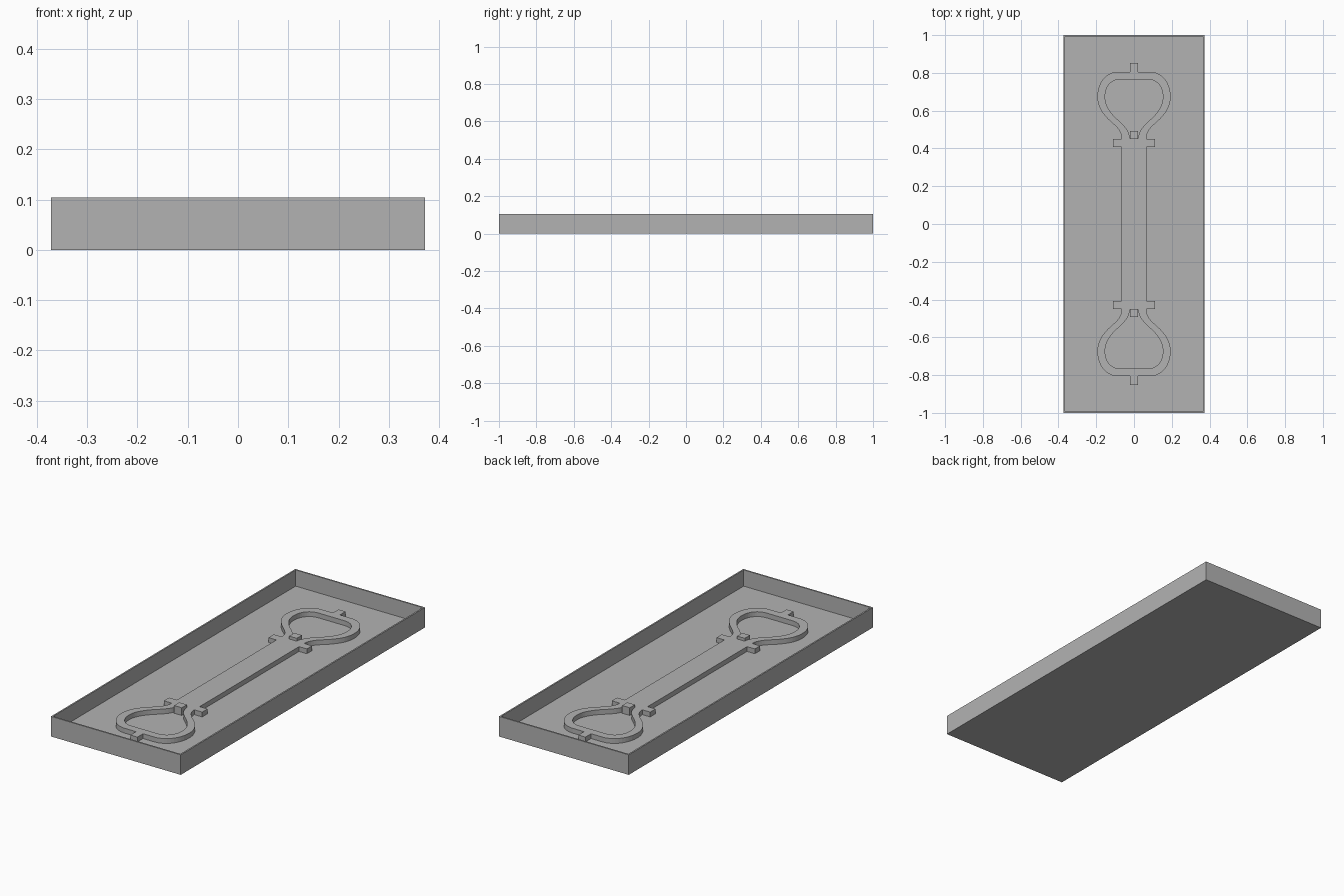
import bpy
import bmesh
from mathutils import Vector
from mathutils.geometry import interpolate_bezier

cube = bpy.data.objects.get("Cube")
if cube:
    bpy.data.objects.remove(cube, do_unlink=True)

FLOOR, RAISED, PEG, RIM = 0.02, 0.045, 0.06, 0.104

grey = bpy.data.materials.new("plain grey")
grey.use_nodes = True
colour = (0.45, 0.45, 0.45, 1)
grey.diffuse_color = colour
grey.node_tree.nodes["Principled BSDF"].inputs["Base Color"].default_value = colour


def add_object(name, mesh):
    mesh.materials.clear()
    mesh.materials.append(grey)
    obj = bpy.data.objects.new(name, mesh)
    bpy.context.collection.objects.link(obj)
    return obj


def box(name, x, y0, y1, z0, z1):
    bm = bmesh.new()
    bmesh.ops.create_cube(bm, size=1)
    for v in bm.verts:
        v.co = (v.co.x * 2 * x, y1 if v.co.y > 0 else y0, z1 if v.co.z > 0 else z0)
    mesh = bpy.data.meshes.new(name)
    bm.to_mesh(mesh)
    bm.free()
    return add_object(name, mesh)


def smooth_path(*segments):
    """Join cubic segments, each given as four 2D points."""
    pts = []
    for seg in segments:
        pts += [p.to_2d() for p in interpolate_bezier(*[Vector((*p, 0)) for p in seg], 12)]
    return pts


def flip(pts, sx, sy):
    return [Vector((p.x * sx, p.y * sy)) for p in pts]


# Tray: a box whose top is inset and pushed down to the floor
tray = box("tray", 0.372, -1, 1, 0, RIM)
bm = bmesh.new()
bm.from_mesh(tray.data)
top = max(bm.faces, key=lambda f: f.calc_center_median().z)
bmesh.ops.inset_region(bm, faces=[top], thickness=0.011)
inner = bmesh.ops.extrude_face_region(bm, geom=[top])["geom"]
bmesh.ops.delete(bm, geom=[top], context="FACES_ONLY")
for v in [g for g in inner if isinstance(g, bmesh.types.BMVert)]:
    v.co.z = FLOOR
bmesh.ops.recalc_face_normals(bm, faces=bm.faces)
bm.to_mesh(tray.data)
bm.free()

# Quarter outline of the raised shape, from the shaft middle to the end tab
neck = smooth_path(
    ((0.065, 0.45), (0.065, 0.51), (0.12, 0.53), (0.155, 0.575)),
    ((0.155, 0.575), (0.18, 0.605), (0.194, 0.635), (0.194, 0.675)),
    ((0.194, 0.675), (0.194, 0.75), (0.145, 0.806), (0.085, 0.806)))
quarter = [Vector(p) for p in ((0.065, 0.407), (0.11, 0.407), (0.11, 0.45))]
quarter += neck + [Vector(p) for p in ((0.02, 0.806), (0.02, 0.852))]
right_half = flip(quarter, 1, -1)[::-1] + quarter
outline = right_half + flip(right_half, -1, 1)[::-1]

# Teardrop opening of each end loop
half_hole = smooth_path(
    ((0.022, 0.45), (0.022, 0.515), (0.09, 0.545), (0.122, 0.59)),
    ((0.122, 0.59), (0.143, 0.62), (0.153, 0.64), (0.153, 0.675)),
    ((0.153, 0.675), (0.153, 0.73), (0.12, 0.765), (0.075, 0.765)))
hole = half_hole + flip(half_hole, -1, 1)[::-1]

# Raised shape: filled flat curve with two openings, extruded
curve = bpy.data.curves.new("raised_handle", "CURVE")
curve.dimensions = "2D"
curve.fill_mode = "BOTH"
curve.extrude = (RAISED - FLOOR) / 2
for loop in (outline, hole, flip(hole, 1, -1)):
    pts = [p for i, p in enumerate(loop) if (p - loop[i - 1]).length > 0.0001]
    spline = curve.splines.new("POLY")
    spline.points.add(len(pts) - 1)
    for sp, p in zip(spline.points, pts):
        sp.co = (p.x, p.y, 0, 1)
    spline.use_cyclic_u = True
source = bpy.data.objects.new("handle_source", curve)
bpy.context.collection.objects.link(source)
bpy.context.view_layer.update()
evaluated = source.evaluated_get(bpy.context.evaluated_depsgraph_get())
handle_mesh = bpy.data.meshes.new_from_object(evaluated)
bpy.data.objects.remove(source, do_unlink=True)
for poly in handle_mesh.polygons:
    poly.use_smooth = False
handle = add_object("raised_handle", handle_mesh)
handle.location.z = (RAISED + FLOOR) / 2

# Small pegs in the neck of each loop
for name, y0, y1 in (("back_peg", 0.45, 0.492), ("front_peg", -0.492, -0.45)):
    box(name, 0.022, y0, y1, FLOOR, PEG)
